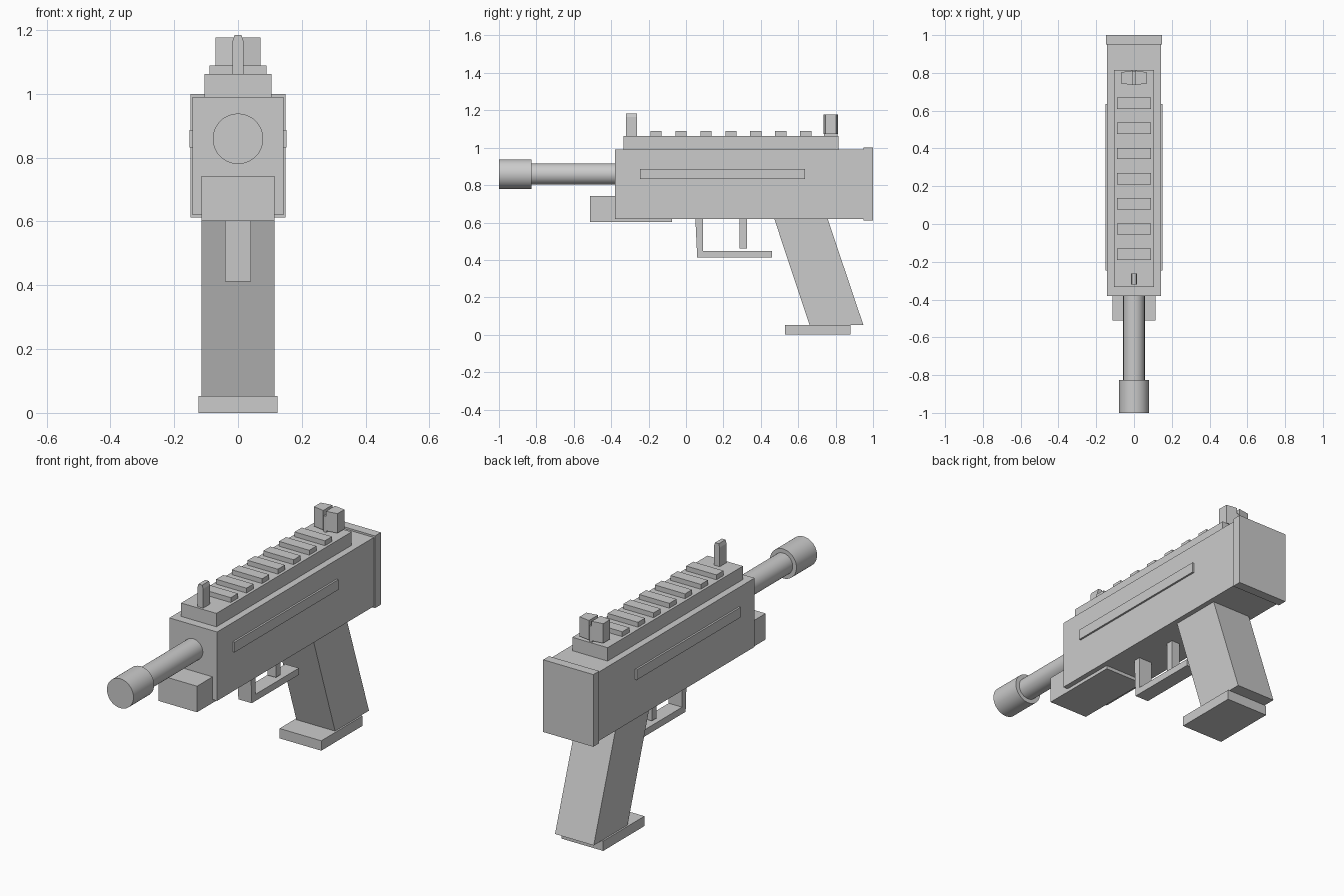
import bpy, bmesh, math
from mathutils import Matrix

cube = bpy.data.objects.get("Cube")
if cube:
    bpy.data.objects.remove(cube)

grey = bpy.data.materials.new("plain_grey")
grey.use_nodes = True
grey.diffuse_color = (0.6, 0.6, 0.6, 1)
grey.node_tree.nodes["Principled BSDF"].inputs["Base Color"].default_value = (0.6, 0.6, 0.6, 1)


def finish(name, bm):
    bmesh.ops.recalc_face_normals(bm, faces=bm.faces)
    mesh = bpy.data.meshes.new(name)
    bm.to_mesh(mesh)
    bm.free()
    obj = bpy.data.objects.new(name, mesh)
    bpy.context.collection.objects.link(obj)
    mesh.materials.append(grey)
    return obj


def prism(name, points, offset):
    """Extrude a closed outline of 3D points along an offset."""
    bm = bmesh.new()
    face = bm.faces.new([bm.verts.new(p) for p in points])
    new = bmesh.ops.extrude_face_region(bm, geom=[face])["geom"]
    bmesh.ops.translate(bm, vec=offset, verts=[g for g in new if isinstance(g, bmesh.types.BMVert)])
    return finish(name, bm)


def side_prism(name, half, profile):
    """Side outline (y, z) extruded evenly across x."""
    return prism(name, [(-half, y, z) for y, z in profile], (2 * half, 0, 0))


def box(name, half, y0, y1, z0, z1):
    return side_prism(name, half, [(y0, z0), (y1, z0), (y1, z1), (y0, z1)])


def tube(name, radius, y0, y1, z):
    bm = bmesh.new()
    turn = Matrix.Translation((0, (y0 + y1) / 2, z)) @ Matrix.Rotation(math.pi / 2, 4, 'X')
    bmesh.ops.create_cone(bm, cap_ends=True, segments=48, radius1=radius, radius2=radius,
                          depth=y1 - y0, matrix=turn)
    obj = finish(name, bm)
    bpy.ops.object.select_all(action='DESELECT')
    obj.select_set(True)
    bpy.context.view_layer.objects.active = obj
    bpy.ops.object.shade_smooth_by_angle(angle=math.radians(40))


# Receiver, rear plate and side strips
box("receiver", 0.142, -0.38, 0.95, 0.62, 0.99)
box("rear_plate", 0.149, 0.95, 1.0, 0.612, 1.0)
for side, label in ((1, "left"), (-1, "right")):
    strip = box("side_strip_" + label, 0.006, -0.245, 0.635, 0.832, 0.887)
    strip.location.x = side * 0.146

# Barrel and muzzle
tube("barrel", 0.057, -0.83, -0.37, 0.859)
tube("muzzle", 0.079, -1.0, -0.825, 0.859)

# Block under the barrel
box("fore_block", 0.115, -0.512, -0.075, 0.602, 0.742)

# Top rail with ridges
box("top_rail", 0.105, -0.333, 0.815, 0.99, 1.062)
for i in range(7):
    y = -0.16 + i * 0.1333
    box(f"rail_ridge_{i + 1}", 0.09, y - 0.03, y + 0.03, 1.06, 1.088)

# Front sight: a post with chamfered top corners
post = [(-0.017, 1.06), (0.017, 1.06), (0.017, 1.165), (0.011, 1.184), (-0.011, 1.184), (-0.017, 1.165)]
prism("front_sight", [(x, -0.32, z) for x, z in post], (0, 0.058, 0))

# Rear sight: a block slightly bowed in plan, with a narrow notch
plan = [(0.07, 0.745), (0.07, 0.803), (0.008, 0.812), (0.008, 0.735)]
for side, label in ((1, "left"), (-1, "right")):
    prism("rear_sight_" + label, [(side * x, y, 1.072) for x, y in plan], (0, 0, 0.105))
box("rear_sight_center", 0.008, 0.738, 0.809, 1.06, 1.148)

# Trigger and guard
side_prism("trigger_guard", 0.04, [(0.05, 0.62), (0.06, 0.412), (0.46, 0.412), (0.46, 0.448),
                                   (0.09, 0.448), (0.09, 0.62)])
box("trigger", 0.025, 0.285, 0.325, 0.46, 0.62)

# Slanted grip and its base
side_prism("grip", 0.115, [(0.472, 0.62), (0.66, 0.053), (0.948, 0.053), (0.757, 0.62)])
box("grip_base", 0.124, 0.53, 0.88, 0.0, 0.053)
